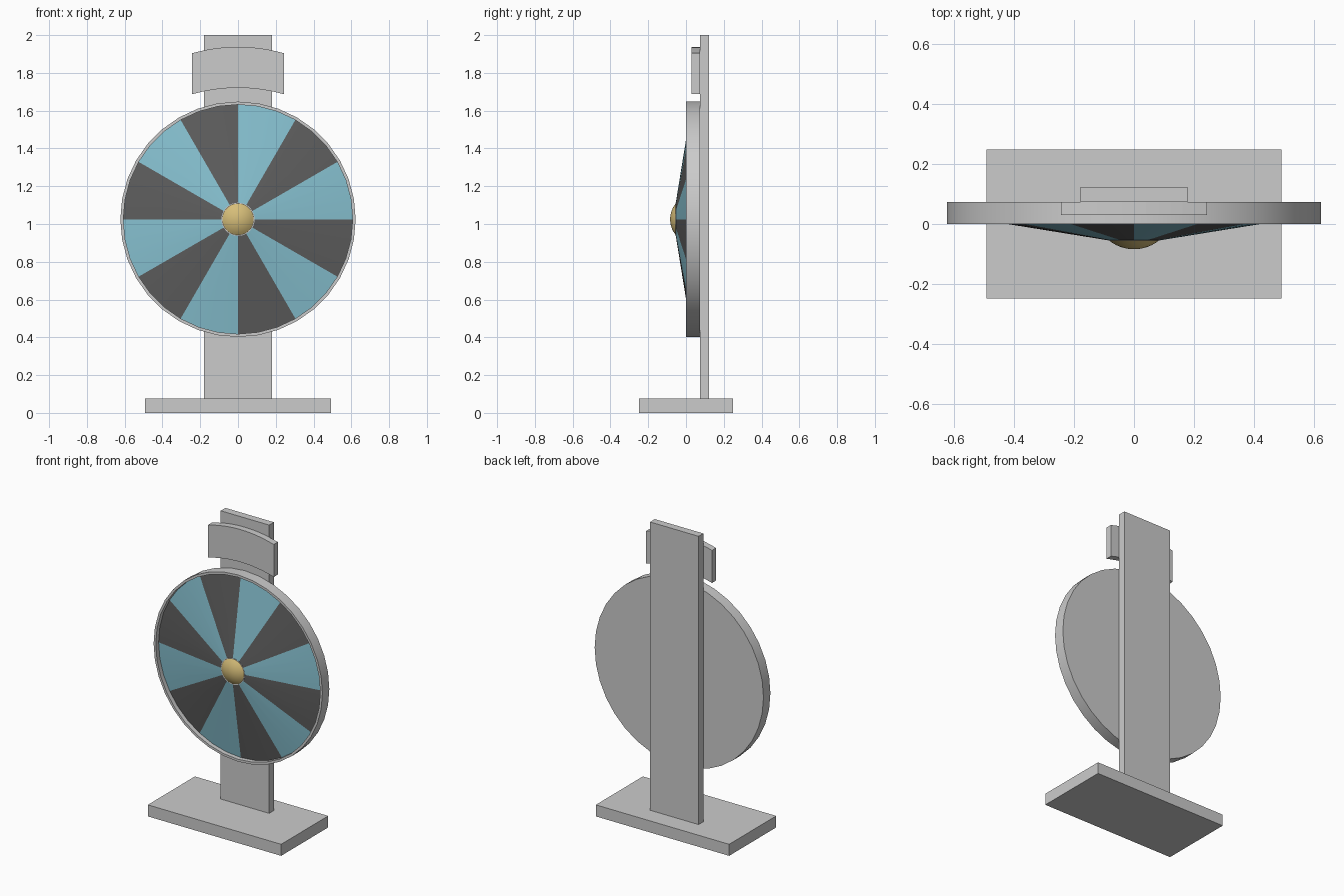
import bpy, bmesh, math

if "Cube" in bpy.data.objects:
    bpy.data.objects.remove(bpy.data.objects["Cube"])

CZ = 1.025      # wheel centre height
SEG = 36        # wheel segments, three per coloured wedge


def material(name, rgb):
    m = bpy.data.materials.new(name)
    m.diffuse_color = (*rgb, 1)
    m.use_nodes = True
    m.node_tree.nodes["Principled BSDF"].inputs["Base Color"].default_value = m.diffuse_color
    return m


def finish(name, bm, mats=(), smooth=False):
    me = bpy.data.meshes.new(name)
    bm.to_mesh(me)
    bm.free()
    ob = bpy.data.objects.new(name, me)
    bpy.context.collection.objects.link(ob)
    for m in mats:
        me.materials.append(m)
    if smooth:
        bpy.ops.object.select_all(action='DESELECT')
        ob.select_set(True)
        bpy.context.view_layer.objects.active = ob
        bpy.ops.object.shade_smooth_by_angle(angle=math.radians(30))
    return ob


def prism(name, outline, y0, y1):
    """Extrude an x-z outline from y0 back to y1."""
    bm = bmesh.new()
    face = bm.faces.new([bm.verts.new((x, y0, z)) for x, z in outline])
    ext = bmesh.ops.extrude_face_region(bm, geom=[face], use_keep_orig=True)
    verts = [g for g in ext["geom"] if isinstance(g, bmesh.types.BMVert)]
    bmesh.ops.translate(bm, verts=verts, vec=(0, y1 - y0, 0))
    bmesh.ops.recalc_face_normals(bm, faces=bm.faces)
    return finish(name, bm)


def box(name, hx, y0, y1, z0, z1):
    return prism(name, [(-hx, z0), (hx, z0), (hx, z1), (-hx, z1)], y0, y1)


def lathe(name, profile, mats=(), wedge=SEG):
    """Turn an (r, y) profile, front to back, around the wheel axle."""
    bm = bmesh.new()
    rings = []
    for i in range(SEG):
        a = 2 * math.pi * i / SEG
        rings.append([bm.verts.new((r * math.sin(a), y, CZ + r * math.cos(a)))
                      for r, y in profile])
    for i in range(SEG):
        p, q = rings[i], rings[(i + 1) % SEG]
        for k in range(len(profile) - 1):
            f = bm.faces.new((p[k], q[k], q[k + 1], p[k + 1]))
            f.material_index = (i // wedge) % 2
    bmesh.ops.remove_doubles(bm, verts=bm.verts, dist=1e-5)
    return finish(name, bm, mats, True)


# Stand
box("base", 0.492, -0.248, 0.248, 0, 0.077)
box("post", 0.179, 0.073, 0.123, 0.077, 2.0)

# Arched sign above the wheel
xs = [0.243 * (i / 6 - 1) for i in range(13)]
arch = [(x, 0.034 * (1 - (x / 0.243) ** 2)) for x in xs]
prism("arched_sign",
      [(x, 1.687 + h) for x, h in arch] + [(x, 1.904 + h) for x, h in reversed(arch)],
      0.03, 0.073)

# Wheel rim and back
lathe("wheel_rim", [(0.607, 0.03), (0.607, 0), (0.623, 0), (0.623, 0.073), (0, 0.073)])

# Shallow cone with alternating wedges
blue = material("blue", (0.24, 0.53, 0.63))
dark = material("dark_grey", (0.11, 0.11, 0.11))
lathe("wheel_wedges", [(0.088, -0.054), (0.607, 0.03)], (blue, dark), 3)

# Hub collar and domed cap
lathe("hub_collar", [(0, -0.055), (0.088, -0.055), (0.088, -0.045)])
R = (0.083 ** 2 + 0.029 ** 2) / (2 * 0.029)
top = math.asin(0.083 / R)
dome = [(R * math.sin(top * i / 6), -0.084 + R * (1 - math.cos(top * i / 6))) for i in range(7)]
lathe("hub_cap", dome, (material("gold", (0.67, 0.51, 0.19)),))
